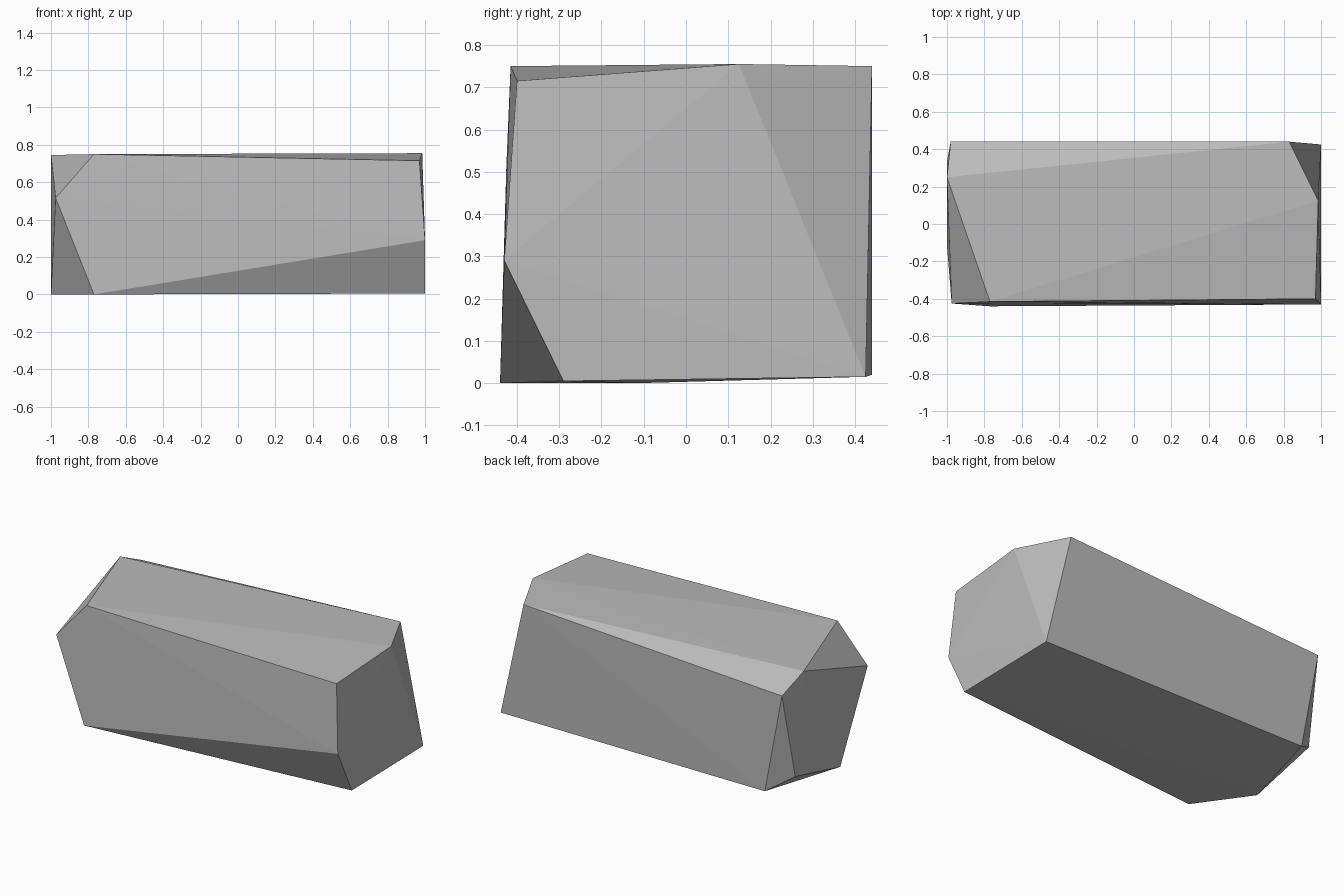
import bpy
import bmesh

# Clear the default cube
default_cube = bpy.data.objects.get("Cube")
if default_cube:
    bpy.data.objects.remove(default_cube, do_unlink=True)


def make_material(name, colour):
    material = bpy.data.materials.new(name)
    material.use_nodes = True
    material.diffuse_color = colour
    shader = next(n for n in material.node_tree.nodes if n.type == "BSDF_PRINCIPLED")
    shader.inputs["Base Color"].default_value = colour
    shader.inputs["Roughness"].default_value = 0.9
    return material


def make_hull(name, corners, material):
    """Wrap a flat-faced convex shell around the corner points."""
    mesh = bpy.data.meshes.new(name)
    bm = bmesh.new()
    for corner in corners:
        bm.verts.new(corner)
    hull = bmesh.ops.convex_hull(bm, input=bm.verts)
    unused = [v for v in hull["geom_interior"] if isinstance(v, bmesh.types.BMVert)]
    bmesh.ops.delete(bm, geom=unused, context="VERTS")
    bmesh.ops.recalc_face_normals(bm, faces=bm.faces)
    for face in bm.faces:
        face.smooth = False
    bm.to_mesh(mesh)
    bm.free()
    mesh.materials.append(material)
    rock = bpy.data.objects.new(name, mesh)
    bpy.context.scene.collection.objects.link(rock)
    return rock


# Corners of the chipped stone block, grouped by end
plus_x_end = [
    (1.0, -0.43, 0.29),     # front chip, upper corner
    (1.0, -0.29, 0.005),    # front chip, lower corner
    (1.0, 0.425, 0.015),    # back bottom
    (0.83, 0.44, 0.75),     # back top
    (0.985, 0.125, 0.755),  # top ridge
    (0.97, -0.40, 0.715),   # front top
]
minus_x_end = [
    (-0.77, -0.44, 0.0),    # front bottom
    (-0.975, -0.425, 0.515),  # front point
    (-0.77, -0.415, 0.75),  # front top
    (-1.0, 0.25, 0.745),    # top ridge
    (-0.98, 0.44, 0.655),   # back top
    (-1.0, 0.335, 0.11),    # back chip
    (-0.86, 0.44, 0.02),    # back bottom
    (-1.0, -0.115, 0.0),    # bottom edge
]

stone_grey = make_material("stone grey", (0.5, 0.5, 0.5, 1.0))
make_hull("rock", plus_x_end + minus_x_end, stone_grey)
